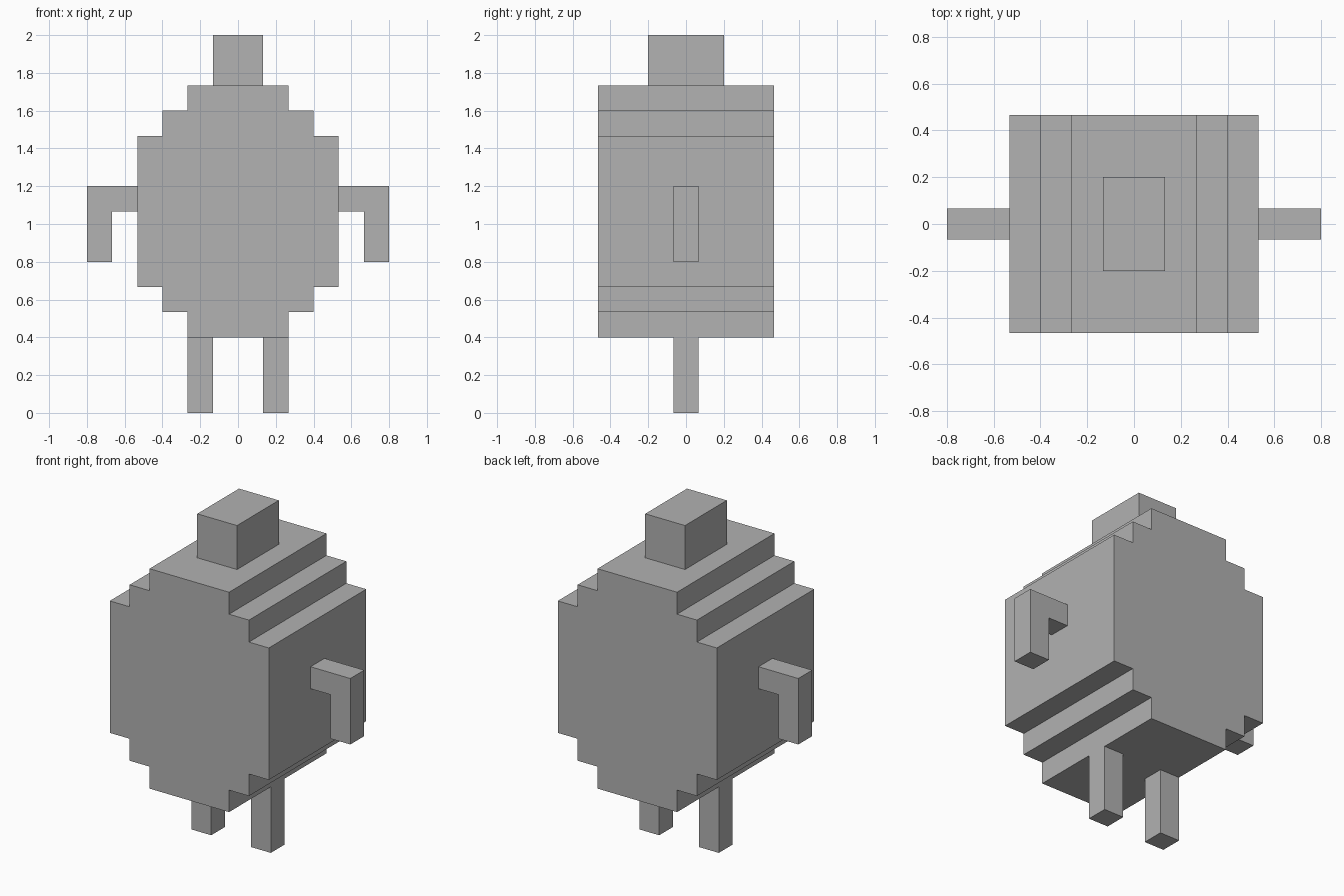
import bpy
import bmesh

U = 2 / 15  # one block of the stepped design

cube = bpy.data.objects.get("Cube")
if cube:
    bpy.data.objects.remove(cube, do_unlink=True)

grey = bpy.data.materials.new("plain_grey")
grey.use_nodes = True
grey.diffuse_color = (0.445, 0.445, 0.445, 1)
grey.node_tree.nodes["Principled BSDF"].inputs["Base Color"].default_value = grey.diffuse_color


def prism(name, profile, half_depth):
    """Extrude an x-z outline, given in blocks, along y."""
    bm = bmesh.new()
    front = bm.faces.new([bm.verts.new((x * U, -half_depth * U, z * U)) for x, z in profile])
    result = bmesh.ops.extrude_face_region(bm, geom=[front], use_keep_orig=True)
    moved = [v for v in result["geom"] if isinstance(v, bmesh.types.BMVert)]
    bmesh.ops.translate(bm, verts=moved, vec=(0, 2 * half_depth * U, 0))
    bmesh.ops.recalc_face_normals(bm, faces=bm.faces)
    mesh = bpy.data.meshes.new(name)
    bm.to_mesh(mesh)
    bm.free()
    mesh.materials.append(grey)
    obj = bpy.data.objects.new(name, mesh)
    bpy.context.collection.objects.link(obj)
    return obj


def box(x0, x1, z0, z1):
    return [(x0, z0), (x1, z0), (x1, z1), (x0, z1)]


# Stepped round body
half = [(2, 3), (2, 4), (3, 4), (3, 5), (4, 5), (4, 11), (3, 11), (3, 12), (2, 12), (2, 13)]
prism("body", half + [(-x, z) for x, z in reversed(half)], 3.5)

# Head block
prism("head", box(-1, 1, 13, 15), 1.5)

# Hooked arms and straight legs
arm = [(4, 8), (5, 8), (5, 6), (6, 6), (6, 9), (4, 9)]
leg = box(1, 2, 0, 3)
for side, sign in (("left", 1), ("right", -1)):
    prism(side + "_arm", [(sign * x, z) for x, z in arm], 0.5)
    prism(side + "_leg", [(sign * x, z) for x, z in leg], 0.5)
